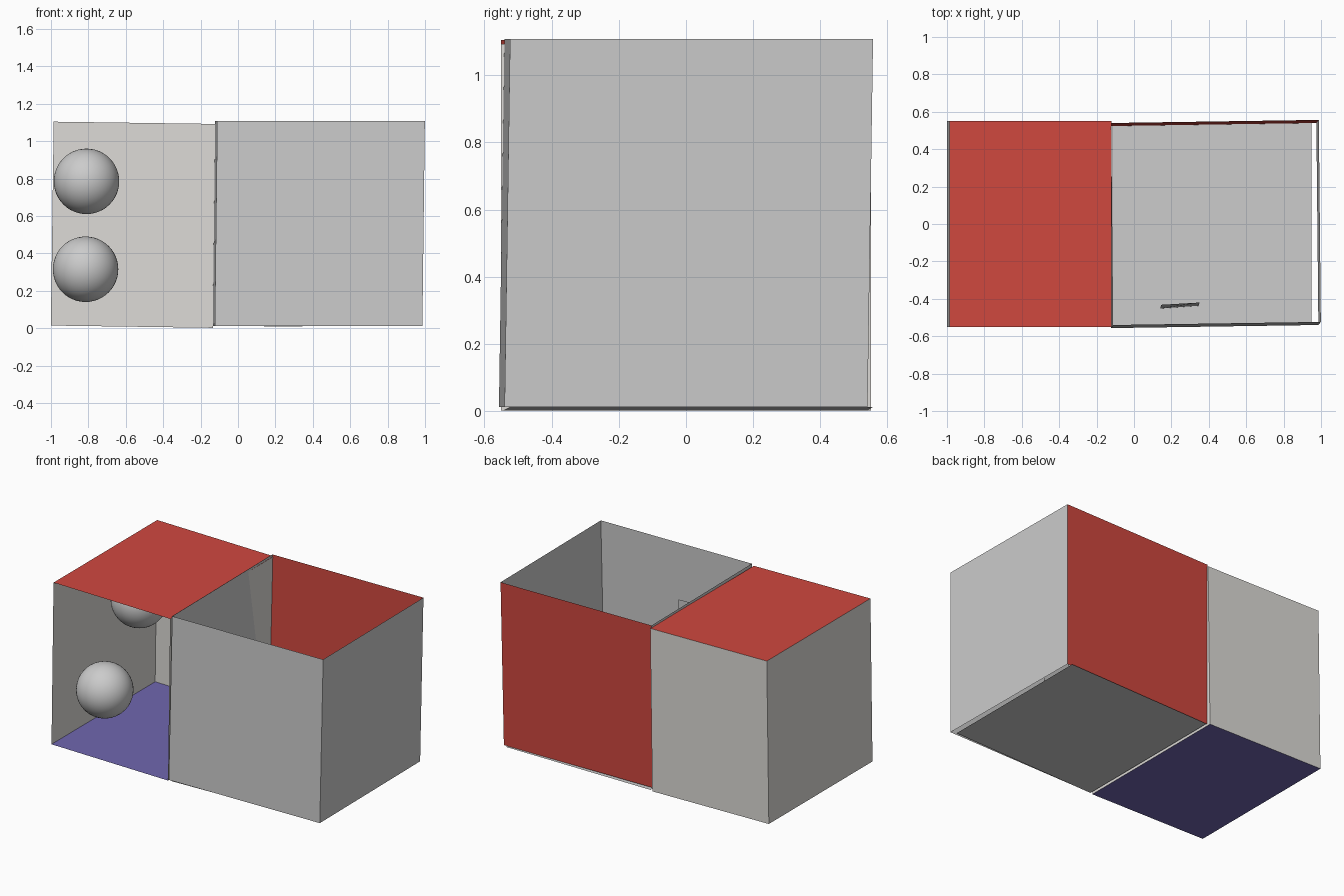
import bpy
from mathutils import Matrix, Vector

if "Cube" in bpy.data.objects:
    bpy.data.objects.remove(bpy.data.objects["Cube"])


def material(name, rgb):
    m = bpy.data.materials.new(name)
    m.diffuse_color = (*rgb, 1)
    m.use_nodes = True
    m.node_tree.nodes["Principled BSDF"].inputs["Base Color"].default_value = m.diffuse_color
    return m


TAN = material("tan", (0.725, 0.71, 0.68))
RED = material("red", (0.63, 0.065, 0.05))
BLUE = material("blue", (0.161, 0.133, 0.427))


def panel(name, matrix, corners, mat=None):
    mesh = bpy.data.meshes.new(name)
    mesh.from_pydata([matrix @ Vector(c) for c in corners], [], [(0, 1, 2, 3)])
    ob = bpy.data.objects.new(name, mesh)
    bpy.context.collection.objects.link(ob)
    if mat:
        mesh.materials.append(mat)


def box_side(name, matrix, half, axis, sign, mat=None):
    """One flat side of a box with the given half sizes."""
    u, v = [i for i in range(3) if i != axis]
    corners = []
    for su, sv in ((-1, -1), (1, -1), (1, 1), (-1, 1)):
        c = [0, 0, 0]
        c[axis], c[u], c[v] = sign * half[axis], su * half[u], sv * half[v]
        corners.append(c)
    panel(name, matrix, corners, mat)


# Left room, slightly tilted, open at the front
left = Matrix.Translation((-0.56, 0, 0.553)) @ Matrix.Rotation(0.014, 4, 'Y')
left_half = (0.433, 0.55, 0.545)
for name, axis, sign, mat in (
        ("left_room_floor", 2, -1, BLUE), ("left_room_ceiling", 2, 1, RED),
        ("left_room_outer_wall", 0, -1, TAN), ("left_room_partition", 0, 1, TAN),
        ("left_room_back_wall", 1, 1, TAN)):
    box_side(name, left, left_half, axis, sign, mat)

# Right room, slightly skewed, open at the top
right = Matrix(((1, -0.01, 0.012, 0.432),
                (0.015, 1, 0.015, 0),
                (0, 0, 1, 0.56),
                (0, 0, 0, 1)))
right_half = (0.555, 0.54, 0.548)
for name, axis, sign, mat in (
        ("right_room_front_wall", 1, -1, None), ("right_room_back_wall", 1, 1, RED),
        ("right_room_side_wall", 0, 1, None), ("right_room_partition", 0, -1, None)):
    box_side(name, right, right_half, axis, sign, mat)

# Floor stops short of the side wall
panel("right_room_floor", Matrix.Identity(4),
      [(-0.115, -0.545, 0.002), (0.95, -0.525, 0.012),
       (0.95, 0.555, 0.012), (-0.115, 0.54, 0.002)])

# Narrow upright board behind the front wall
panel("upright_board", Matrix.Identity(4),
      [(0.14, -0.452, 0.01), (0.345, -0.437, 0.01),
       (0.35, -0.42, 0.79), (0.145, -0.432, 0.79)])

# Two balls in the left room
for name, loc in (("lower_ball", (-0.815, -0.25, 0.315)),
                  ("upper_ball", (-0.81, 0.11, 0.785))):
    bpy.ops.mesh.primitive_uv_sphere_add(segments=48, ring_count=24,
                                         radius=0.175, location=loc)
    bpy.context.object.name = name
    bpy.ops.object.shade_smooth()
